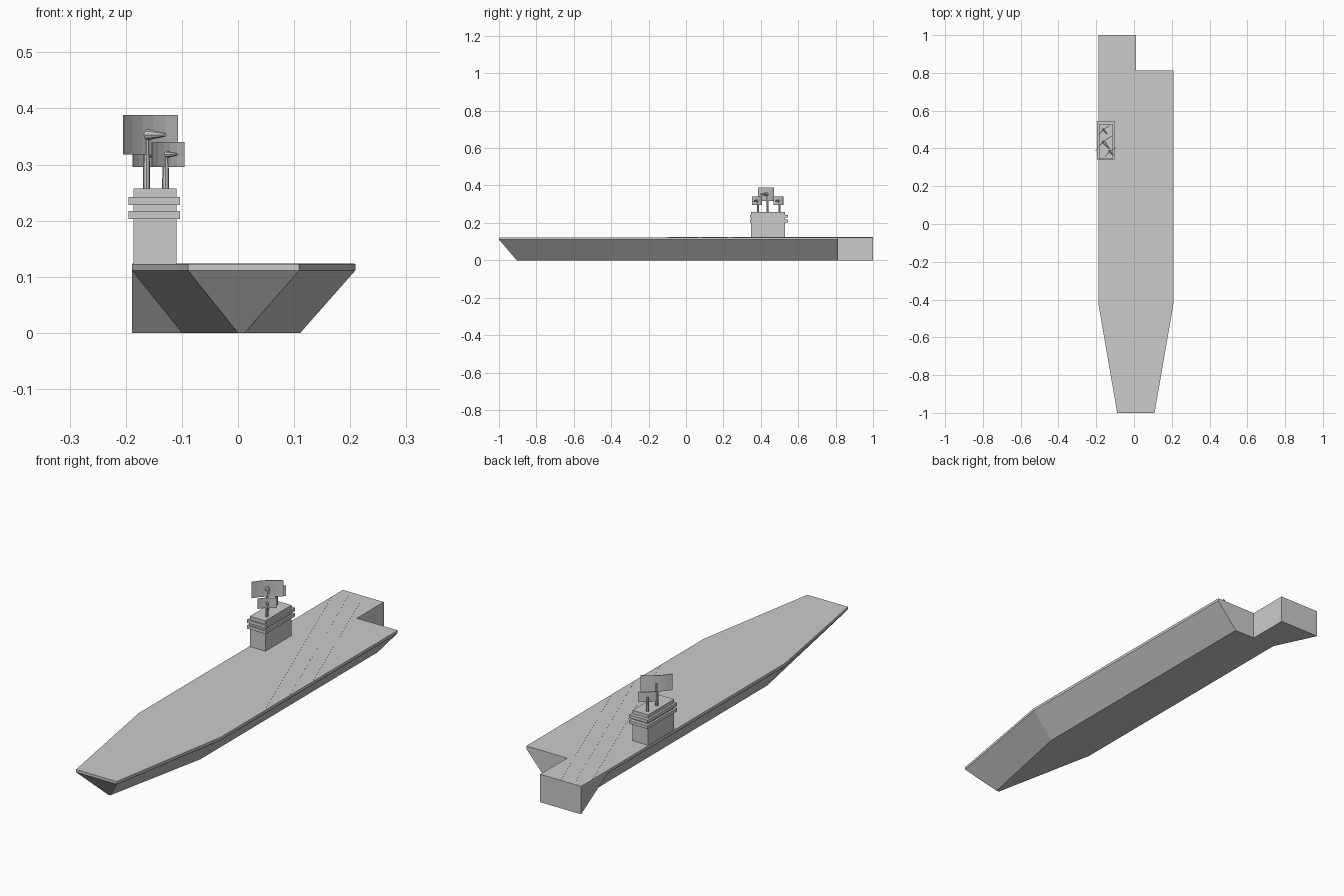
import bpy, bmesh, math
from mathutils import Vector

if "Cube" in bpy.data.objects:
    bpy.data.objects.remove(bpy.data.objects["Cube"])

DECK_Z = 0.123


def mesh_object(name, bm):
    bmesh.ops.recalc_face_normals(bm, faces=bm.faces)
    me = bpy.data.meshes.new(name)
    bm.to_mesh(me)
    bm.free()
    ob = bpy.data.objects.new(name, me)
    bpy.context.collection.objects.link(ob)
    return ob


def loft(name, rings):
    """Skin a closed solid through rings given as (outline, z)."""
    bm = bmesh.new()
    loops = [[bm.verts.new((x, y, z)) for x, y in pts] for pts, z in rings]
    bm.faces.new(loops[0])
    bm.faces.new(loops[-1])
    for a, b in zip(loops, loops[1:]):
        for i in range(len(a)):
            j = (i + 1) % len(a)
            bm.faces.new((a[i], a[j], b[j], b[i]))
    return mesh_object(name, bm)


def box(name, x0, x1, y0, y1, z0, z1):
    outline = [(x0, y0), (x1, y0), (x1, y1), (x0, y1)]
    return loft(name, [(outline, z0), (outline, z1)])


def tapered_rod(name, start, end, r0, r1, sides=8):
    start, end = Vector(start), Vector(end)
    axis = end - start
    bpy.ops.mesh.primitive_cone_add(vertices=sides, radius1=r0, radius2=r1,
                                    depth=axis.length, location=(start + end) / 2)
    ob = bpy.context.object
    ob.name = name
    ob.rotation_euler = axis.to_track_quat('Z', 'Y').to_euler()
    return ob


# Hull: narrow keel outline flaring to the deck, square block at the stern
deck = [(-.089, -1), (.109, -1), (.209, -.42), (.209, .813), (.01, .813),
        (.01, 1), (-.189, 1), (-.189, .813), (-.189, -.42)]
keel = [(0, -.905), (.012, -.905), (.111, -.42), (.111, .813), (.01, .813),
        (.01, 1), (-.189, 1), (-.1, .813), (-.1, -.42)]
loft("hull", [(keel, 0), (deck, .111)])
loft("flight_deck", [(deck, .111), (deck, DECK_Z)])


# Angled landing strip lines, the middle one dashed
def deck_line(name, a, b, width=.003):
    a, b = Vector(a), Vector(b)
    side = (b - a).normalized().orthogonal() * width / 2
    pts = [tuple(p) for p in (a - side, b - side, b + side, a + side)]
    loft(name, [(pts, DECK_Z - .001), (pts, DECK_Z + .0006)])


deck_line("port_strip_line", (.206, -.11), (-.187, .915))
deck_line("starboard_strip_line", (.206, .225), (-.088, .998))
s, e = Vector((.206, .065)), Vector((-.152, .998))
for i in range(12):
    deck_line("centre_dash", s.lerp(e, i / 12), s.lerp(e, (i + .65) / 12))

# Island tower with two projecting walkways
box("island_tower", -.186, -.110, .348, .529, DECK_Z - .002, .257)
for z in (.203, .228):
    box("walkway", -.195, -.103, .341, .545, z, z + .014)

# Radar antennas: mast, curved reflector sheet and feed horn
ALONG = Vector((.75, .66, 0)).normalized()
FACING = Vector((ALONG.y, -ALONG.x, 0))


def antenna(name, x, y, z, width, height, horn):
    centre = Vector((x, y, z))
    tapered_rod(name + "_mast", (x, y, .255), (x, y, z), .0065, .005)
    front, back = [], []
    for t in (-1, -.6, -.2, .2, .6, 1):
        p = centre + ALONG * t * width / 2 + FACING * width * .07 * t * t
        front.append((p + FACING * .003).xy[:])
        back.append(p.xy[:])
    outline = front + back[::-1]
    loft(name + "_reflector", [(outline, z - height / 2), (outline, z + height / 2)])
    tapered_rod(name + "_horn", centre, centre + FACING * horn, horn * .2, horn * .07)


antenna("main_radar", -.163, .436, .353, .128, .071, .05)
antenna("fore_radar", -.129, .385, .318, .076, .044, .032)
antenna("aft_radar", -.163, .500, .318, .076, .044, .032)
